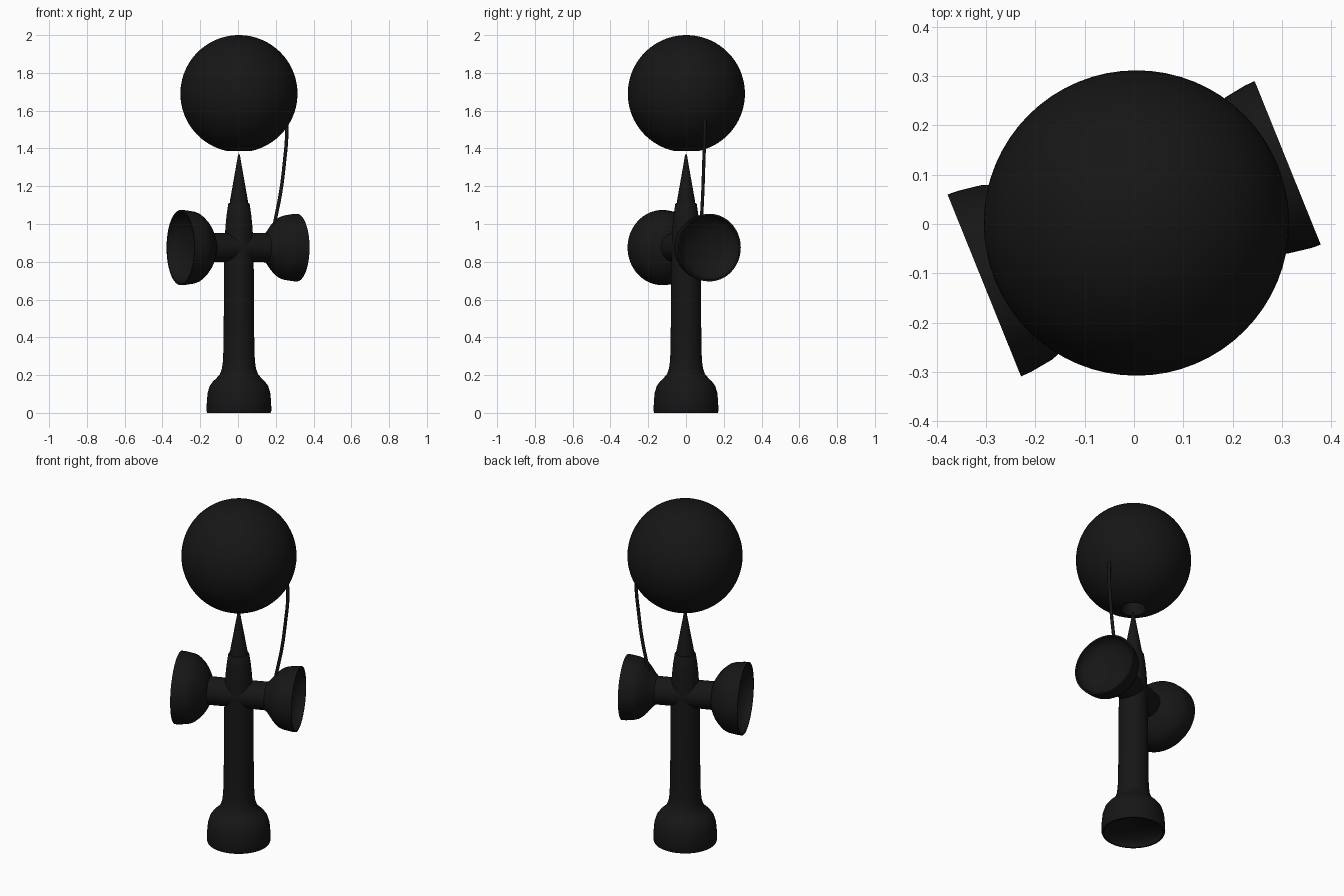
import bpy, bmesh, math
from mathutils import Matrix, Vector

if "Cube" in bpy.data.objects:
    bpy.data.objects.remove(bpy.data.objects["Cube"])

black = bpy.data.materials.new("black_lacquer")
black.diffuse_color = (0.008, 0.008, 0.008, 1)
black.use_nodes = True
black.node_tree.nodes["Principled BSDF"].inputs["Base Color"].default_value = black.diffuse_color

CX = 0.005          # shared vertical axis
CROSS_Z = 0.875     # height of the cross piece
YAW = math.radians(22)


def lathe(name, profile, matrix, steps=64, sharp=35):
    """Revolve (radius, height) points around local z."""
    bm = bmesh.new()
    verts = [bm.verts.new((r, 0, z)) for r, z in profile]
    edges = [bm.edges.new(pair) for pair in zip(verts, verts[1:])]
    bmesh.ops.spin(bm, geom=verts + edges, cent=(0, 0, 0), axis=(0, 0, 1),
                   angle=math.tau, steps=steps, use_duplicate=False)
    bmesh.ops.remove_doubles(bm, verts=bm.verts, dist=1e-5)
    bmesh.ops.recalc_face_normals(bm, faces=bm.faces)
    mesh = bpy.data.meshes.new(name)
    bm.to_mesh(mesh)
    bm.free()
    obj = bpy.data.objects.new(name, mesh)
    bpy.context.collection.objects.link(obj)
    obj.matrix_world = matrix
    mesh.materials.append(black)
    bpy.ops.object.select_all(action='DESELECT')
    obj.select_set(True)
    bpy.context.view_layer.objects.active = obj
    bpy.ops.object.shade_smooth_by_angle(angle=math.radians(sharp))
    return obj


def bowl(radius, rim, depth, n=8):
    """Concave dish from centre to rim, sunk by depth (signed)."""
    return [(radius * math.sin(a), rim - depth * math.cos(a))
            for a in (math.pi / 2 * i / n for i in range(n + 1))]


upright = Matrix.Translation((CX, 0, 0))

# Handle with dished foot
lathe("handle", bowl(0.158, 0, -0.06) + [
    (0.168, 0), (0.172, 0.012), (0.170, 0.06), (0.166, 0.105), (0.155, 0.142),
    (0.138, 0.166), (0.118, 0.185), (0.101, 0.205), (0.090, 0.235),
    (0.084, 0.28), (0.081, 0.4), (0.080, 0.6), (0.078, 0.8), (0.075, 0.93),
    (0.071, 0.99), (0.065, 1.05), (0.057, 1.105), (0.053, 1.112), (0, 1.112)], upright)

# Pointed spike
lathe("spike", [(0, 1.09), (0.050, 1.09), (0.048, 1.12), (0.034, 1.20),
                (0.018, 1.29), (0.006, 1.36), (0, 1.375)], upright)

# Ball with a drilled hole underneath
R, HOLE = 0.31, 0.068
end = math.pi - math.asin(HOLE / R)
ball = [(R * math.sin(end * i / 40), R * math.cos(end * i / 40)) for i in range(41)]
ball += [(HOLE - 0.006, -R + 0.02), (HOLE - 0.008, 0.0), (0, 0.03)]
lathe("ball", ball, Matrix.Translation((CX, 0.002, 1.69)))

# Cross bar and its two cups
centre = Matrix.Translation((CX, 0, CROSS_Z)) @ Matrix.Rotation(YAW, 4, 'Z')
right = centre @ Matrix.Rotation(math.pi / 2, 4, 'Y')
left = centre @ Matrix.Rotation(-math.pi / 2, 4, 'Y')
lathe("cross_bar", [(0, -0.19), (0.078, -0.19), (0.076, 0), (0.078, 0.19), (0, 0.19)], right)
lathe("large_cup", [(0, 0.16), (0.085, 0.16), (0.105, 0.170), (0.130, 0.185),
                    (0.152, 0.203), (0.172, 0.225), (0.184, 0.242), (0.191, 0.262),
                    (0.198, 0.31), (0.199, 0.333)] + bowl(0.190, 0.333, 0.10)[::-1], left)
lathe("small_cup", [(0, 0.155), (0.077, 0.155), (0.090, 0.170), (0.110, 0.187),
                    (0.132, 0.205), (0.152, 0.225), (0.165, 0.245), (0.171, 0.265),
                    (0.178, 0.31), (0.179, 0.331)] + bowl(0.170, 0.331, 0.09)[::-1], right)

# String from cross piece to ball
curve = bpy.data.curves.new("string", 'CURVE')
curve.dimensions = '3D'
curve.bevel_depth = 0.009
curve.bevel_resolution = 3
curve.use_fill_caps = True
path = [(0.185, 0.077, 0.96), (0.203, 0.083, 1.05), (0.226, 0.089, 1.17),
        (0.245, 0.094, 1.32), (0.258, 0.099, 1.48), (0.255, 0.099, 1.56)]
spline = curve.splines.new('BEZIER')
spline.bezier_points.add(len(path) - 1)
for point, co in zip(spline.bezier_points, path):
    point.co = Vector(co)
    point.handle_left_type = point.handle_right_type = 'AUTO'
string = bpy.data.objects.new("string", curve)
bpy.context.collection.objects.link(string)
curve.materials.append(black)
